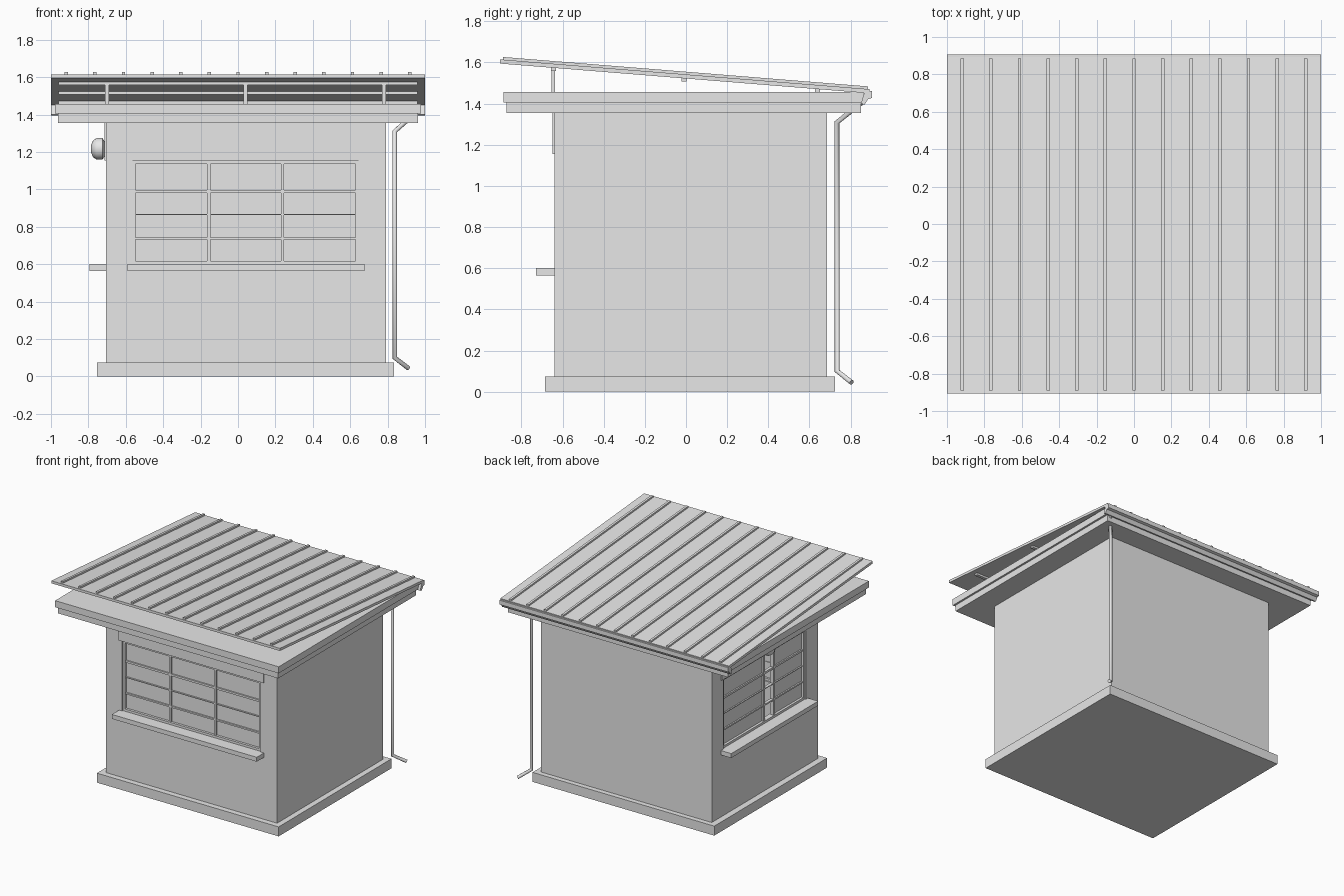
import bpy, bmesh, math
from mathutils import Vector

if "Cube" in bpy.data.objects:
    bpy.data.objects.remove(bpy.data.objects["Cube"])

grey = bpy.data.materials.new("plain_grey")
grey.use_nodes = True
grey.diffuse_color = (0.8, 0.8, 0.8, 1)
grey.node_tree.nodes["Principled BSDF"].inputs["Base Color"].default_value = (0.8, 0.8, 0.8, 1)


def finish(name, bm):
    bmesh.ops.recalc_face_normals(bm, faces=bm.faces)
    mesh = bpy.data.meshes.new(name)
    bm.to_mesh(mesh)
    bm.free()
    mesh.materials.append(grey)
    obj = bpy.data.objects.new(name, mesh)
    bpy.context.collection.objects.link(obj)
    return obj


def box(name, x, y, z, slope=0.0):
    """Box from ranges; slope tilts it along y."""
    bm = bmesh.new()
    bmesh.ops.create_cube(bm, size=1)
    for v in bm.verts:
        px, py, pz = (r[0] + (r[1] - r[0]) * (c + 0.5) for r, c in zip((x, y, z), v.co))
        v.co = (px, py, pz + slope * py)
    return finish(name, bm)


LEFT, RIGHT, FRONT, BACK = -0.705, 0.79, -0.64, 0.685
FLOOR, MID, EAVE = 0.075, 0.575, 1.355
T = 0.06

# Base, floor and flat eave slabs
box("base_slab", (-0.755, 0.835), (-0.685, 0.725), (0, FLOOR))
box("eave_lower", (-0.963, 0.963), (-0.873, 0.85), (EAVE, 1.405))
box("eave_upper", (-0.978, 0.978), (-0.888, 0.862), (1.405, 1.457))

# Lower and upper plain walls
for part, z in (("lower", (FLOOR, MID)), ("upper", (MID, EAVE))):
    box(part + "_wall_back", (LEFT, RIGHT), (BACK - T, BACK), z)
    box(part + "_wall_side", (RIGHT - T, RIGHT), (FRONT + T, BACK - T), z)
box("lower_wall_front", (LEFT, RIGHT), (FRONT, FRONT + T), (FLOOR, MID))
box("lower_wall_window_side", (LEFT, LEFT + T), (FRONT + T, BACK - T), (FLOOR, MID))


def on_wall(side, name, u, d, z):
    """Box along a windowed wall; d is the depth inward from its face."""
    name = side + "_" + name
    if side == "front":
        return box(name, u, (FRONT + d[0], FRONT + d[1]), z)
    return box(name, (LEFT + d[0], LEFT + d[1]), u, z)


def window_wall(side, ends, opening, mullions, open_bay):
    a, b = opening
    lo, hi = 0.6, 1.155
    # Posts, header and sill
    on_wall(side, "post_a", (ends[0], a), (0, T), (MID, EAVE))
    on_wall(side, "post_b", (b, ends[1]), (0, T), (MID, EAVE))
    on_wall(side, "header", (a - 0.03, b + 0.03), (-0.008, T), (hi, EAVE))
    on_wall(side, "sill", (a - 0.027, b + 0.03), (-0.09, T), (0.565, lo))
    # Frame
    w = 0.018
    for i, u in enumerate((a, b - w)):
        on_wall(side, f"frame_upright_{i}", (u, u + w), (0.008, 0.05), (lo, hi))
    for i, z in enumerate((lo, hi - w)):
        on_wall(side, f"frame_rail_{i}", (a + w, b - w), (0.008, 0.05), (z, z + w))
    for i, u in enumerate(mullions):
        on_wall(side, f"mullion_{i}", (u - 0.009, u + 0.009), (0.012, 0.045), (lo + w, hi - w))
    # Crossbars
    for i, (z, h) in enumerate(((0.99, 0.008), (0.865, 0.003), (0.738, 0.006))):
        on_wall(side, f"crossbar_{i}", (a + w, b - w), (0.016, 0.04), (z - h, z + h))
    # Panes
    edges = [a, *mullions, b]
    for i in range(len(edges) - 1):
        if i != open_bay:
            on_wall(side, f"pane_{i}", (edges[i], edges[i + 1]), (0.027, 0.034), (lo, hi))


window_wall("front", (LEFT, RIGHT), (-0.565, 0.645), (-0.157, 0.238), None)
window_wall("side", (FRONT + T, BACK - T), (-0.49, 0.54), (-0.115, 0.01), 1)

# Sloped sheet roof with standing seams
SLOPE = -0.0805
box("roof_sheet", (-1, 1), (-0.905, 0.892), (1.522, 1.542), SLOPE)
for i in range(13):
    x = (i - 6) * 0.153
    box(f"roof_seam_{i}", (x - 0.009, x + 0.009), (-0.89, 0.885), (1.54, 1.555), SLOPE)

# Purlins and short roof posts
for i, y in enumerate((-0.645, -0.01, 0.64)):
    under = 1.522 + SLOPE * y
    box(f"purlin_{i}", (-0.96, 0.96), (y - 0.012, y + 0.012), (under - 0.016, under + 0.002))
    if i != 1:
        for j, x in enumerate((-0.7, 0.04, 0.78)):
            box(f"roof_post_{i}_{j}", (x - 0.01, x + 0.01), (y - 0.009, y + 0.009), (1.45, under - 0.01))

# Back gutter, a profile extruded along x
profile = [(0.905, 1.462), (0.905, 1.428), (0.885, 1.422), (0.868, 1.395),
           (0.85, 1.4), (0.862, 1.44), (0.87, 1.462)]
bm = bmesh.new()
face = bm.faces.new([bm.verts.new((-1, y, z)) for y, z in profile])
grown = bmesh.ops.extrude_face_region(bm, geom=[face])["geom"]
bmesh.ops.translate(bm, vec=(2, 0, 0), verts=[v for v in grown if isinstance(v, bmesh.types.BMVert)])
finish("gutter", bm)

# Downpipe swept along a bent path
curve = bpy.data.curves.new("downpipe_path", "CURVE")
curve.dimensions = "3D"
curve.bevel_depth = 0.013
curve.bevel_resolution = 2
curve.use_fill_caps = True
path = [(0.95, 0.86, 1.41), (0.838, 0.735, 1.31), (0.838, 0.735, 0.1), (0.91, 0.805, 0.045)]
spline = curve.splines.new("POLY")
spline.points.add(len(path) - 1)
for point, co in zip(spline.points, path):
    point.co = (*co, 1)
curve.materials.append(grey)
pipe = bpy.data.objects.new("downpipe", curve)
bpy.context.collection.objects.link(pipe)

# Round wall lamp above the side window: rings of radius along -x
bm = bmesh.new()
rings = []
for x, r in ((-0.71, 0.035), (-0.725, 0.058), (-0.755, 0.058), (-0.775, 0.045), (-0.785, 0.022)):
    rings.append([bm.verts.new((x, 0.03 + r * math.cos(t), 1.217 + r * math.sin(t)))
                  for t in (k * math.tau / 20 for k in range(20))])
for r0, r1 in zip(rings, rings[1:]):
    for k in range(20):
        bm.faces.new((r0[k], r0[k - 1], r1[k - 1], r1[k]))
bm.faces.new(rings[0])
bm.faces.new(rings[-1])
lamp = finish("wall_lamp", bm)

bpy.ops.object.select_all(action="DESELECT")
lamp.select_set(True)
bpy.context.view_layer.objects.active = lamp
bpy.ops.object.shade_smooth_by_angle(angle=math.radians(40))
